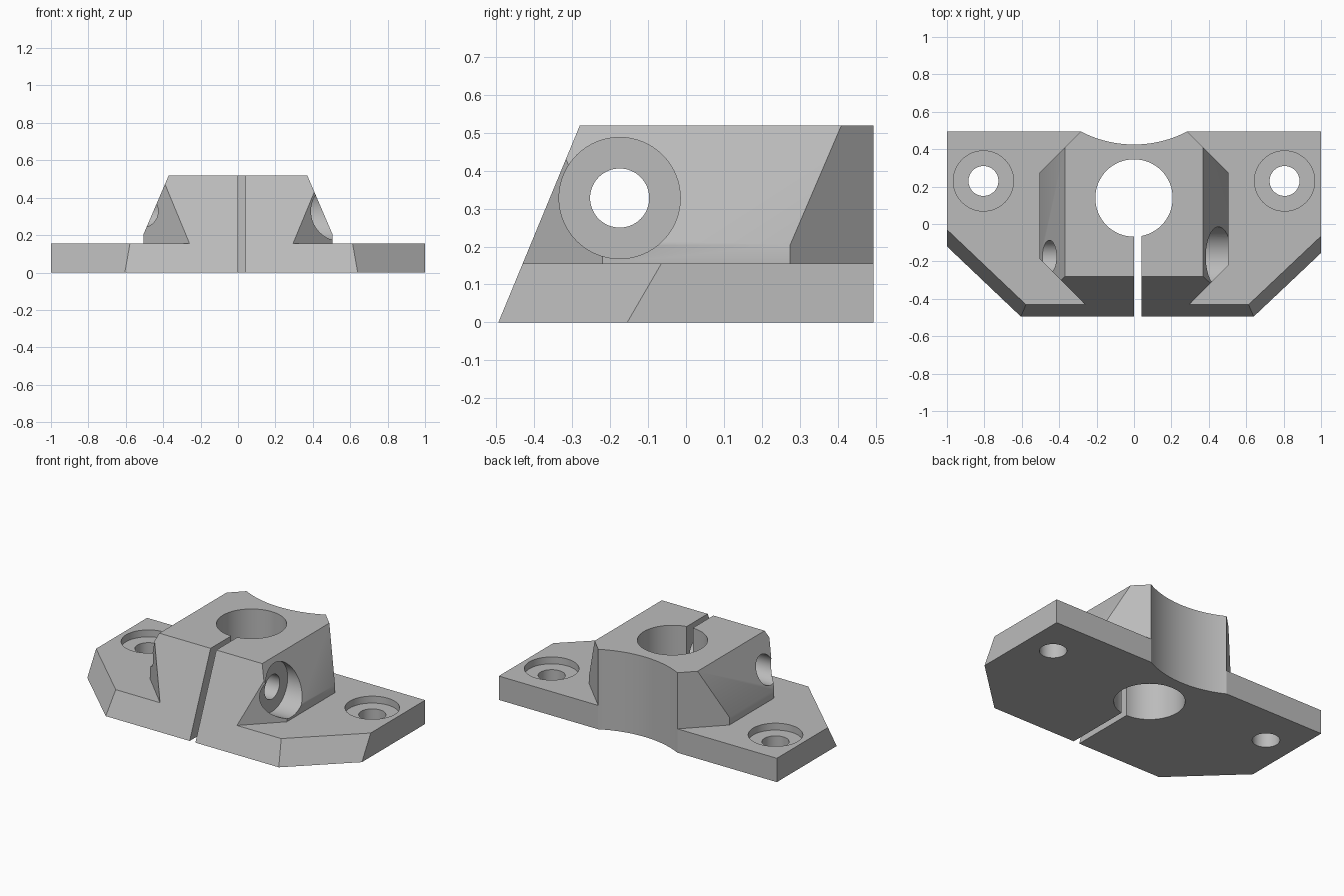
import bpy, bmesh, math
from mathutils import Vector, Matrix

old = bpy.data.objects.get("Cube")
if old:
    bpy.data.objects.remove(old, do_unlink=True)

grey = bpy.data.materials.new("plain_grey")
grey.use_nodes = True
colour = (0.5, 0.5, 0.5, 1)
grey.diffuse_color = colour
grey.node_tree.nodes["Principled BSDF"].inputs["Base Color"].default_value = colour

DEPTH = 0.495      # half depth of the bracket
TOP = 0.52         # top of the clamp block
PLATE = 0.155      # top of the base plate


def to_object(name, bm):
    bmesh.ops.recalc_face_normals(bm, faces=bm.faces)
    mesh = bpy.data.meshes.new(name)
    bm.to_mesh(mesh)
    bm.free()
    mesh.materials.append(grey)
    ob = bpy.data.objects.new(name, mesh)
    bpy.context.collection.objects.link(ob)
    return ob


def prism(profile):
    """Extrude an x-z profile over the full depth."""
    bm = bmesh.new()
    face = bm.faces.new([bm.verts.new((x, -DEPTH, z)) for x, z in profile])
    new = bmesh.ops.extrude_face_region(bm, geom=[face])["geom"]
    moved = [v for v in new if isinstance(v, bmesh.types.BMVert)]
    bmesh.ops.translate(bm, verts=moved, vec=(0, 2 * DEPTH, 0))
    bmesh.ops.recalc_face_normals(bm, faces=bm.faces)
    return bm


def trim(bm, point, outward):
    """Slice off everything beyond a plane and cap the cut."""
    geom = bm.verts[:] + bm.edges[:] + bm.faces[:]
    cut = bmesh.ops.bisect_plane(bm, geom=geom, plane_co=point, plane_no=outward,
                                 clear_outer=True)["geom_cut"]
    edges = [e for e in cut if isinstance(e, bmesh.types.BMEdge)]
    bmesh.ops.holes_fill(bm, edges=edges, sides=0)


def trim_front(bm):
    trim(bm, (0, -DEPTH, 0), (0, -TOP, 0.215))


def cylinder(name, centre, radius, length, axis="Z", segments=64):
    bm = bmesh.new()
    turn = Matrix.Rotation(math.pi / 2, 4, "Y") if axis == "X" else Matrix()
    bmesh.ops.create_cone(bm, cap_ends=True, segments=segments, radius1=radius,
                          radius2=radius, depth=length,
                          matrix=Matrix.Translation(centre) @ turn)
    return to_object(name, bm)


def box(name, low, high):
    bm = bmesh.new()
    low, high = Vector(low), Vector(high)
    size = Matrix.Diagonal((high - low).to_4d())
    bmesh.ops.create_cube(bm, size=1, matrix=Matrix.Translation((low + high) / 2) @ size)
    return to_object(name, bm)


def combine(target, other, operation):
    mod = target.modifiers.new(operation.lower(), "BOOLEAN")
    mod.operation, mod.solver, mod.object = operation, "EXACT", other
    bpy.context.view_layer.objects.active = target
    bpy.ops.object.modifier_apply(modifier=mod.name)
    bpy.data.objects.remove(other, do_unlink=True)


# Base plate with leaning front and clipped front corners
bm = prism([(-1, 0), (1, 0), (1, PLATE), (-1, PLATE)])
trim_front(bm)
for side, front_x, side_y in ((1, 0.64, -0.155), (-1, -0.605, -0.12)):
    a = Vector((front_x, -DEPTH, 0))
    b = Vector((side, side_y, 0))
    c = Vector((side, side_y + 0.09, PLATE))
    normal = (b - a).cross(c - a)
    if normal.x * side < 0:
        normal.negate()
    trim(bm, a, normal)
bracket = to_object("clamp_bracket", bm)

# Clamp block with tapered sides and upright corner chamfers
half = [(0.505, 0.08), (0.505, 0.205), (0.37, TOP)]
bm = prism(half + [(-x, z) for x, z in reversed(half)])
trim_front(bm)
for side, reach in ((1, 0.725), (-1, 0.69)):
    trim(bm, (side * reach, 0, 0), (side, -1, 0))
    trim(bm, (side * 0.78, 0, 0), (side, 1, 0))
combine(bracket, to_object("clamp_block", bm), "UNION")

# Shaft bore, clamping slot and hollow back
cutters = [
    cylinder("shaft_bore", (0, 0.139, 0.25), 0.207, 1.5),
    box("clamp_slot", (-0.001, -0.7, -0.2), (0.04, 0.02, 0.8)),
    cylinder("back_hollow", (0, 1.041, 0.25), 0.616, 1.5, segments=160),
]

# Cross bolt hole with its head recess on the left side
cutters += [
    cylinder("bolt_hole", (0.36, -0.175, 0.328), 0.078, 0.7, "X"),
    cylinder("bolt_thread", (-0.34, -0.175, 0.328), 0.088, 0.72, "X"),
    cylinder("bolt_recess", (0.668, -0.175, 0.328), 0.16, 0.6, "X"),
]

# Countersunk mounting holes
for side in (-1, 1):
    cutters.append(cylinder("mount_hole", (side * 0.805, 0.23, 0.1), 0.08, 1))
    cutters.append(cylinder("mount_recess", (side * 0.805, 0.23, 0.31), 0.161, 0.4))

for cutter in cutters:
    combine(bracket, cutter, "DIFFERENCE")

# Smooth round walls, sharp edges
bpy.ops.object.select_all(action="DESELECT")
bracket.select_set(True)
bpy.context.view_layer.objects.active = bracket
bpy.ops.object.shade_smooth_by_angle(angle=math.radians(25))
